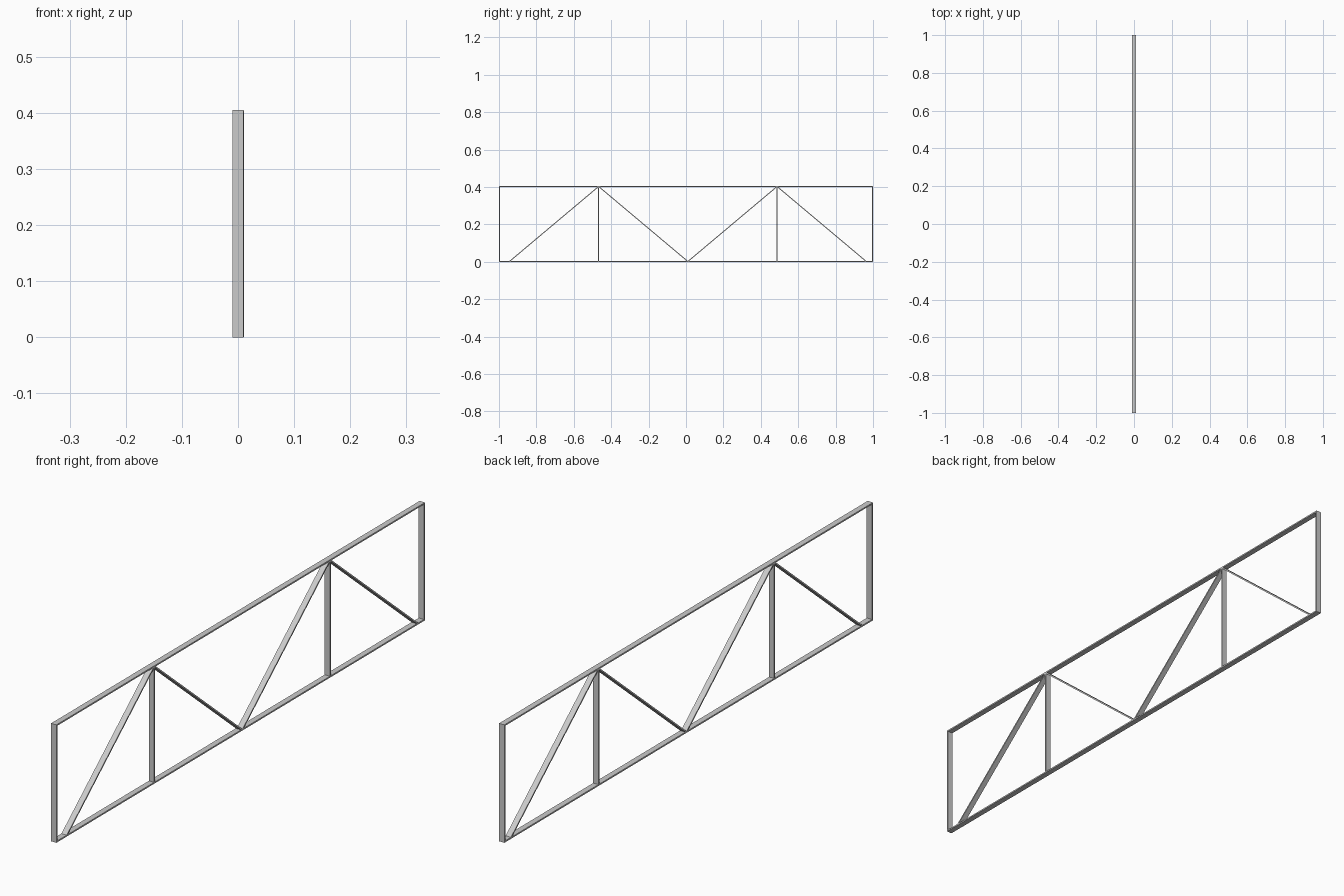
import bpy
from mathutils import Vector

if "Cube" in bpy.data.objects:
    bpy.data.objects.remove(bpy.data.objects["Cube"])

W, T, H = 0.02, 0.005, 0.405   # bar width (x), bar thickness, truss height


def bar(name, a, b, width=W, x=0.0):
    """Flat rectangular bar between two (y, z) points."""
    p, q = Vector((x, *a)), Vector((x, *b))
    d = q - p
    bpy.ops.mesh.primitive_cube_add(size=1, location=(p + q) / 2)
    o = bpy.context.object
    o.name = name
    o.rotation_euler = (-Vector((d.y, d.z)).angle_signed(Vector((1, 0))) * -1, 0, 0)
    o.scale = (width, d.length, T)
    # aim local y along the bar
    import math
    o.rotation_euler = (math.atan2(d.z, d.y), 0, 0)
    return o


lo, hi = T / 2, H - T / 2
peaks = (-0.467, 0.487)
run = 0.476

# horizontal chords
bar("bottom_chord", (-1, lo), (1, lo))
bar("top_chord", (-1, hi), (1, hi))

# end posts
for side, y in (("front", -1 + T / 2), ("back", 1 - T / 2)):
    bar(side + "_end_post", (y, T), (y, H - T))

# inner posts with a rising and a falling brace at each peak
for i, y in enumerate(peaks, 1):
    bar(f"inner_post_{i}", (y, T), (y, H - T))
    bar(f"rising_brace_{i}", (y - run, lo), (y, hi))
    bar(f"falling_brace_{i}", (y, hi), (y + run, lo), x=0.0005)
